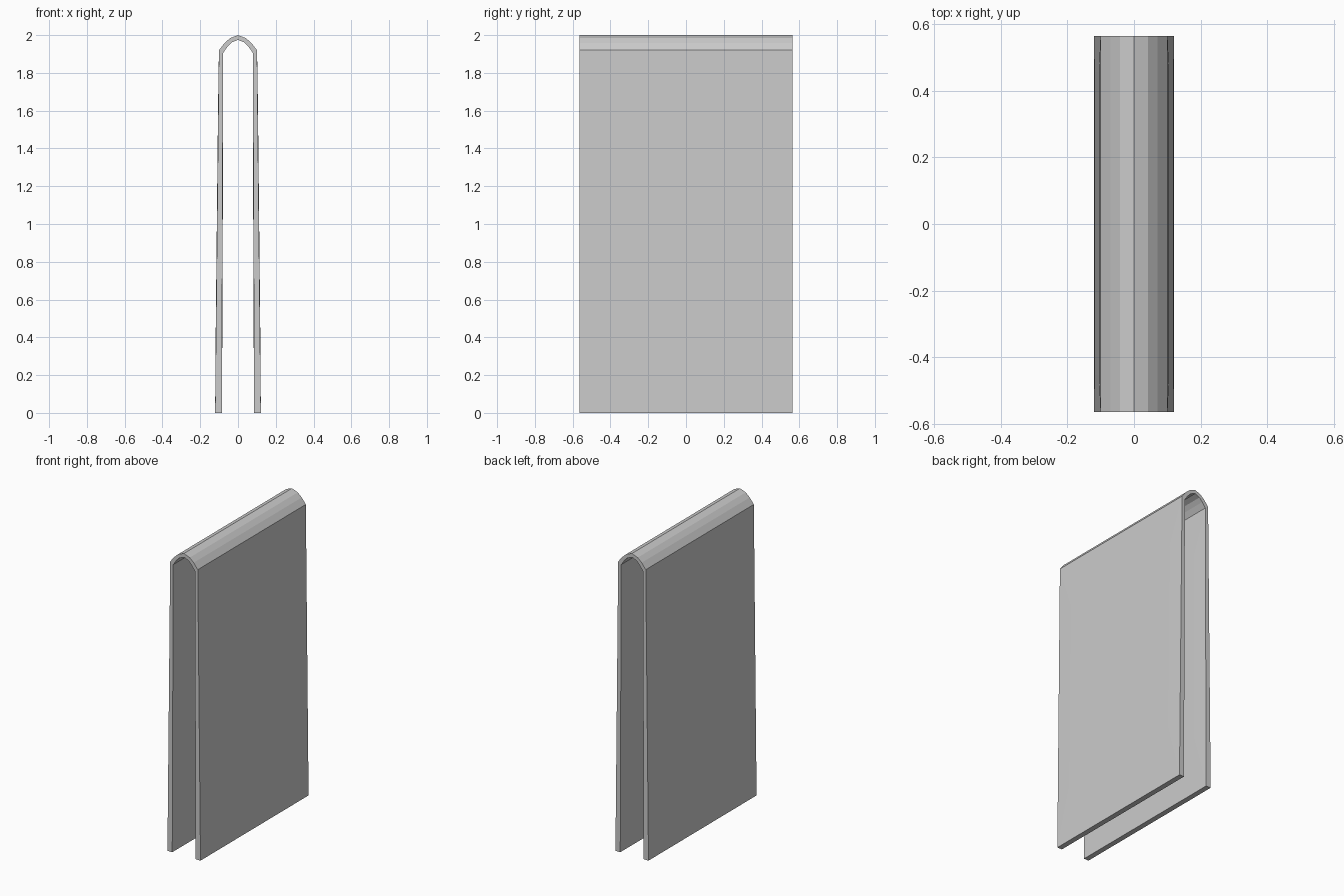
import bpy, bmesh
from mathutils import Vector

if "Cube" in bpy.data.objects:
    bpy.data.objects.remove(bpy.data.objects["Cube"])

HALF = 0.565     # half width along y
BUMP = 0.0015    # shallow emboss of the side panels

# Right half of the folded strip (x, z), from foot to crown
outer = [(0.121, 0), (0.101, 1.92), (0.071, 1.958), (0.042, 1.984), (0, 2.0)]
inner = [(0.086, 0), (0.079, 1.905), (0.056, 1.938), (0.034, 1.961), (0, 1.975)]


def full(half):
    return half + [(-x, z) for x, z in reversed(half[:-1])]


bm = bmesh.new()


def row(profile, y):
    return [bm.verts.new((x, y, z)) for x, z in profile]


of, ob = row(full(outer), -HALF), row(full(outer), HALF)
nf, nb = row(full(inner), -HALF), row(full(inner), HALF)


def panel(a, b, c, d, out):
    """Leg face a-b-c-d (foot front, top front, top back, foot back) with two nested rectangles."""
    foot, top = a.co.copy(), b.co.copy()
    loops = [[a, b, c, d]]
    for w, z0, z1 in ((0.455, 0.38, 1.62), (0.36, 0.5, 1.5)):
        ring = []
        for y, z in ((-w, z0), (-w, z1), (w, z1), (w, z0)):
            p = foot.lerp(top, z / top.z)
            ring.append(bm.verts.new((p.x + out * BUMP, y, z)))
        loops.append(ring)
    for r, s in zip(loops, loops[1:]):
        for i in range(4):
            j = (i + 1) % 4
            bm.faces.new((r[i], r[j], s[j], s[i]))
    bm.faces.new(loops[-1])


# Curved crown and the front and back rims
n = len(of)
for i in range(n - 1):
    if 0 < i < n - 2:
        bm.faces.new((of[i], of[i + 1], ob[i + 1], ob[i]))
        bm.faces.new((nf[i], nf[i + 1], nb[i + 1], nb[i]))
    bm.faces.new((of[i], of[i + 1], nf[i + 1], nf[i]))
    bm.faces.new((ob[i], ob[i + 1], nb[i + 1], nb[i]))

# Legs with embossed panels on both sides, and their feet
for e, t, side in ((0, 1, 1), (n - 1, n - 2, -1)):
    panel(of[e], of[t], ob[t], ob[e], side)
    panel(nf[e], nf[t], nb[t], nb[e], -side)
    bm.faces.new((of[e], ob[e], nb[e], nf[e]))

bmesh.ops.recalc_face_normals(bm, faces=bm.faces)
mesh = bpy.data.meshes.new("folded_board")
bm.to_mesh(mesh)
bm.free()
board = bpy.data.objects.new("folded_board", mesh)
bpy.context.collection.objects.link(board)
